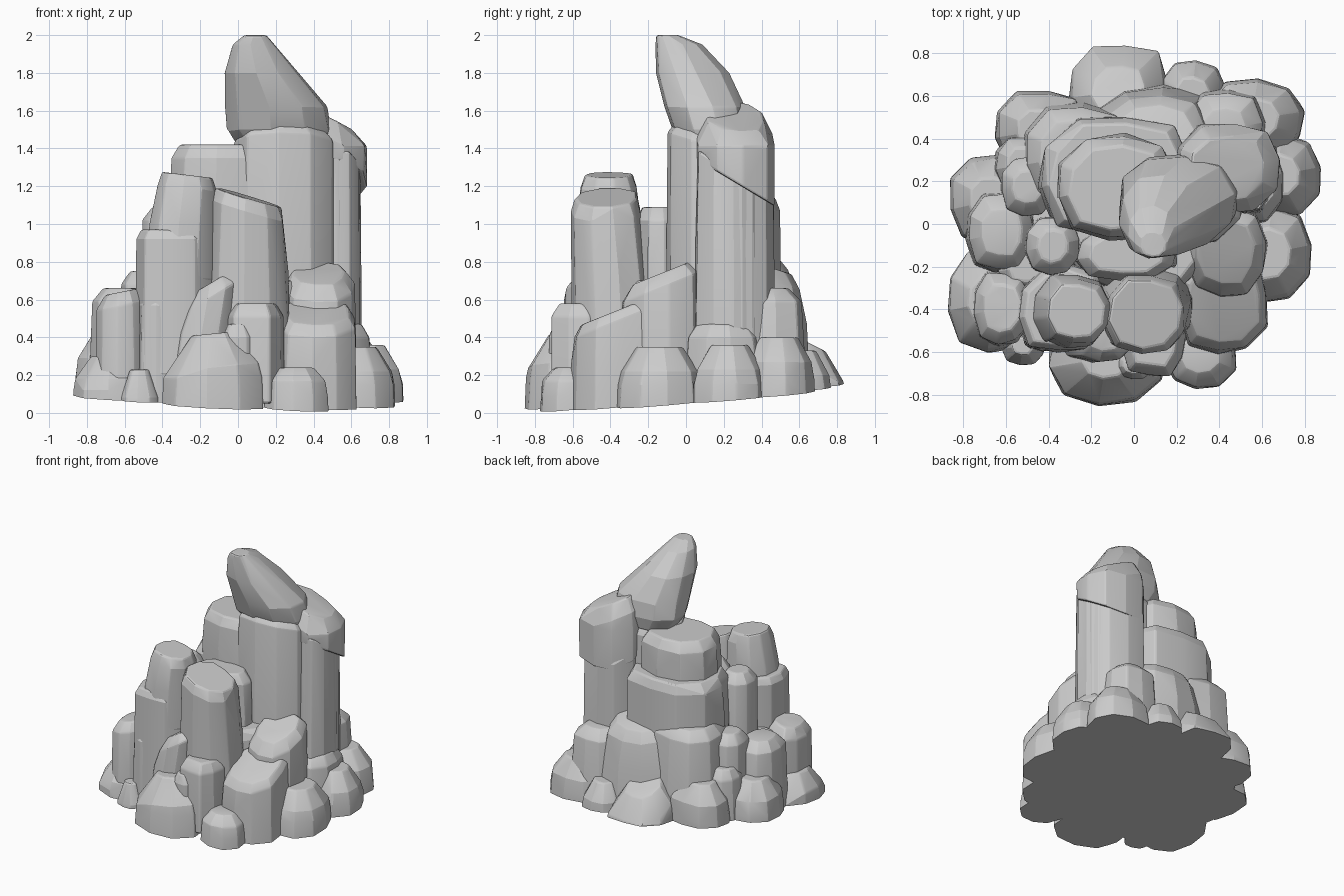
import bpy, bmesh, math, random
from mathutils import Vector

if "Cube" in bpy.data.objects:
    bpy.data.objects.remove(bpy.data.objects["Cube"])
random.seed(7)

stone = bpy.data.materials.new("grey stone")
stone.use_nodes = True
GREY = (0.6, 0.6, 0.6, 1)
stone.diffuse_color = GREY
stone.node_tree.nodes["Principled BSDF"].inputs["Base Color"].default_value = GREY

# Slightly tilted ground plane that every rock is cut flat against
GROUND_POINT = Vector((0, 0, 0.085))
GROUND_NORMAL = Vector((0.045, -0.08, 1)).normalized()
SIDES = 10


def hull(name, points, bevel):
    """Faceted convex stone around the points, worn edges, flat underside."""
    bm = bmesh.new()
    for p in points:
        bm.verts.new(p)
    result = bmesh.ops.convex_hull(bm, input=bm.verts)
    loose = {g for g in result["geom_interior"] + result["geom_unused"]
             if isinstance(g, bmesh.types.BMVert)}
    bmesh.ops.delete(bm, geom=list(loose), context="VERTS")
    bmesh.ops.dissolve_limit(bm, angle_limit=math.radians(5),
                             verts=bm.verts, edges=bm.edges)
    sharp = [e for e in bm.edges if e.calc_face_angle(0) > math.radians(28)]
    bmesh.ops.bevel(bm, geom=sharp, offset=bevel, segments=2, profile=0.5,
                    affect="EDGES", clamp_overlap=True)
    cut = bmesh.ops.bisect_plane(bm, geom=bm.verts[:] + bm.edges[:] + bm.faces[:],
                                 plane_co=GROUND_POINT, plane_no=GROUND_NORMAL,
                                 clear_inner=True)
    rim = [g for g in cut["geom_cut"] if isinstance(g, bmesh.types.BMEdge)]
    if rim:
        bmesh.ops.holes_fill(bm, edges=rim)
    bmesh.ops.recalc_face_normals(bm, faces=bm.faces)
    mesh = bpy.data.meshes.new(name)
    bm.to_mesh(mesh)
    bm.free()
    mesh.materials.append(stone)
    obj = bpy.data.objects.new(name, mesh)
    bpy.context.collection.objects.link(obj)
    bpy.ops.object.select_all(action="DESELECT")
    obj.select_set(True)
    bpy.context.view_layer.objects.active = obj
    bpy.ops.object.shade_smooth_by_angle(angle=math.radians(14))


def ring(x, y, z, rx, ry, tilt=(0, 0), square=2.9, wobble=(1,) * SIDES):
    """Rounded-box outline, optionally on a sloping plane."""
    pts = []
    for i in range(SIDES):
        a = math.tau * (i + 0.3) / SIDES
        c, s = math.cos(a), math.sin(a)
        r = (abs(c) ** square + abs(s) ** square) ** (-1 / square)
        r *= wobble[i] * random.uniform(0.965, 1.025)
        dx, dy = rx * r * c, ry * r * s
        pts.append((x + dx, y + dy, z + tilt[0] * dx + tilt[1] * dy))
    return pts


def rock(name, x, y, rx, ry, top, low=-0.1, tilt=(0, 0), flare=1.0, cap=0.72,
         lean=(0, 0), soft=0.07, foot=(0, 0)):
    """Upright stone; flare widens the foot, cap narrows the crown."""
    wobble = [random.uniform(0.96, 1.06) for _ in range(SIDES)]
    h = top - low
    pts = ring(x, y, low, rx * flare, ry * flare, foot, wobble=wobble)
    mid = (1 + flare) / 2
    pts += ring(x + lean[0] / 2, y + lean[1] / 2, low + h * 0.55,
                rx * mid, ry * mid, wobble=wobble)
    lx, ly = x + lean[0], y + lean[1]
    pts += ring(lx, ly, top - soft, rx * 0.96, ry * 0.96, tilt, wobble=wobble)
    pts += ring(lx, ly, top, rx * cap, ry * cap, tilt, wobble=wobble)
    hull(name, pts, 0.012)


def base(name, x, y, rx, ry, top, **kw):
    """Low boulder of the outer skirt, battered outwards at the foot."""
    opts = dict(flare=1.08, cap=0.55, soft=0.13)
    opts.update(kw)
    rock(name, x, y, rx, ry, top, **opts)


# Inner mass
rock("core", -0.02, -0.01, 0.6, 0.55, 0.42, flare=1.23, cap=0.8)
rock("core_upper", 0.02, 0.05, 0.4, 0.38, 0.7, cap=0.85)

# Leaning horn at the summit
horn = []
for z, x, y, rx, ry in ((1.4, 0.24, 0.15, 0.24, 0.16), (1.5, 0.21, 0.13, 0.28, 0.2),
                        (1.62, 0.2, 0.1, 0.28, 0.22), (1.8, 0.12, 0.035, 0.19, 0.2),
                        (1.95, 0.08, -0.04, 0.11, 0.125), (2.0, 0.09, -0.1, 0.06, 0.06)):
    horn += ring(x, y, z, rx, ry, square=2.4)
hull("summit_horn", horn, 0.012)

# Spire columns
rock("spire_front_column", 0.25, 0.12, 0.27, 0.22, 1.5, low=0.4, tilt=(0, -0.3), cap=0.72, soft=0.08)
rock("spire_back_column", 0.42, 0.26, 0.22, 0.21, 1.29, low=0.2, tilt=(0, -0.6), cap=0.97, soft=0.02)
rock("spire_shoulder", 0.44, 0.26, 0.24, 0.215, 1.57, low=1.22, tilt=(-0.45, -0.1), cap=0.7,
     soft=0.12, foot=(0, -0.6), flare=0.98)
rock("spire_side", 0.53, 0.22, 0.12, 0.17, 1.3, low=0.3, tilt=(0, -0.6), cap=0.9, soft=0.02)

# Stepped tiers at the back
rock("back_tier_top", -0.08, 0.17, 0.29, 0.25, 1.42, low=0.9, cap=0.8)
rock("back_tier_middle", -0.08, 0.23, 0.36, 0.29, 1.14, low=0.5, cap=0.85)
rock("back_tier_low_right", -0.27, 0.32, 0.25, 0.23, 0.82, low=0.1, flare=1.1)
rock("back_tier_low_left", 0.1, 0.41, 0.25, 0.2, 0.78, low=0.1, flare=1.25, tilt=(0, -0.3))
rock("side_pillar", -0.38, -0.1, 0.13, 0.14, 1.09, low=0.3, cap=0.55)
rock("side_pillar_small", -0.5, 0.18, 0.13, 0.14, 0.75, low=0.2, cap=0.55)
rock("saddle_rock", -0.03, -0.14, 0.24, 0.13, 1.09, low=0.4)

# Front columns
rock("front_right_column", -0.31, -0.41, 0.16, 0.16, 1.26, low=0.7, flare=1.15, tilt=(-0.12, 0), cap=0.8, lean=(0.04, 0))
rock("front_right_block", -0.33, -0.4, 0.21, 0.21, 0.97, low=0.2, cap=0.85, soft=0.05)
rock("front_column", 0.06, -0.37, 0.195, 0.19, 1.14, low=0.25, flare=1.16, tilt=(-0.3, 0.05),
     cap=0.85, lean=(0, -0.05))
rock("left_upper_block", 0.43, -0.13, 0.19, 0.21, 0.74, low=0.2, tilt=(0, 0.4), cap=0.7)
rock("left_front_block", 0.42, -0.37, 0.21, 0.24, 0.54, tilt=(0, 0.4), cap=0.8, soft=0.05)
rock("left_ledge", 0.52, 0.2, 0.19, 0.2, 0.47, flare=1.1)

# Wedges leaning on the front
rock("front_wedge", 0.09, -0.55, 0.15, 0.17, 0.58, low=0.05, cap=0.7)
rock("front_wedge_small", 0.0, -0.66, 0.09, 0.07, 0.47, low=0.1, cap=0.6)
rock("front_slab", -0.23, -0.5, 0.15, 0.15, 0.69, low=0.1, tilt=(0.6, 0), lean=(0.09, 0.0), cap=0.6)

# Stones on the right flank
rock("right_flank_front", -0.62, -0.39, 0.13, 0.17, 0.64, flare=1.05, cap=0.65, tilt=(0.2, 0))
rock("right_flank_inner", -0.42, -0.43, 0.12, 0.17, 0.64, cap=0.75)
rock("right_flank_middle", -0.62, -0.04, 0.16, 0.18, 0.66, flare=1.12, cap=0.6)
rock("right_flank_filler", -0.5, -0.2, 0.14, 0.12, 0.6, cap=0.6)
rock("right_back_filler", -0.52, 0.28, 0.13, 0.13, 0.52, cap=0.6, flare=1.1)

# Skirt of low boulders
base("skirt_front", -0.13, -0.63, 0.25, 0.2, 0.42, flare=1.1, cap=0.45, soft=0.18, tilt=(0.1, 0))
base("skirt_front_left", 0.31, -0.61, 0.16, 0.15, 0.24, soft=0.07)
base("skirt_left_front", 0.62, -0.14, 0.2, 0.21, 0.35)
base("skirt_left", 0.67, 0.23, 0.19, 0.18, 0.36)
base("skirt_left_back", 0.55, 0.49, 0.23, 0.18, 0.4)
rock("left_back_boulder", 0.42, 0.44, 0.18, 0.18, 0.66, flare=1.2, cap=0.55)
base("skirt_back_left", 0.27, 0.6, 0.15, 0.16, 0.33)
base("skirt_back", -0.07, 0.63, 0.22, 0.2, 0.38, tilt=(0, -0.5))
base("skirt_back_right", -0.43, 0.44, 0.21, 0.18, 0.45)
base("skirt_right_back", -0.67, 0.11, 0.18, 0.21, 0.42)
base("skirt_right", -0.66, -0.36, 0.2, 0.23, 0.3, soft=0.12)
base("skirt_right_chip", -0.52, -0.57, 0.09, 0.08, 0.23, flare=1.2)
